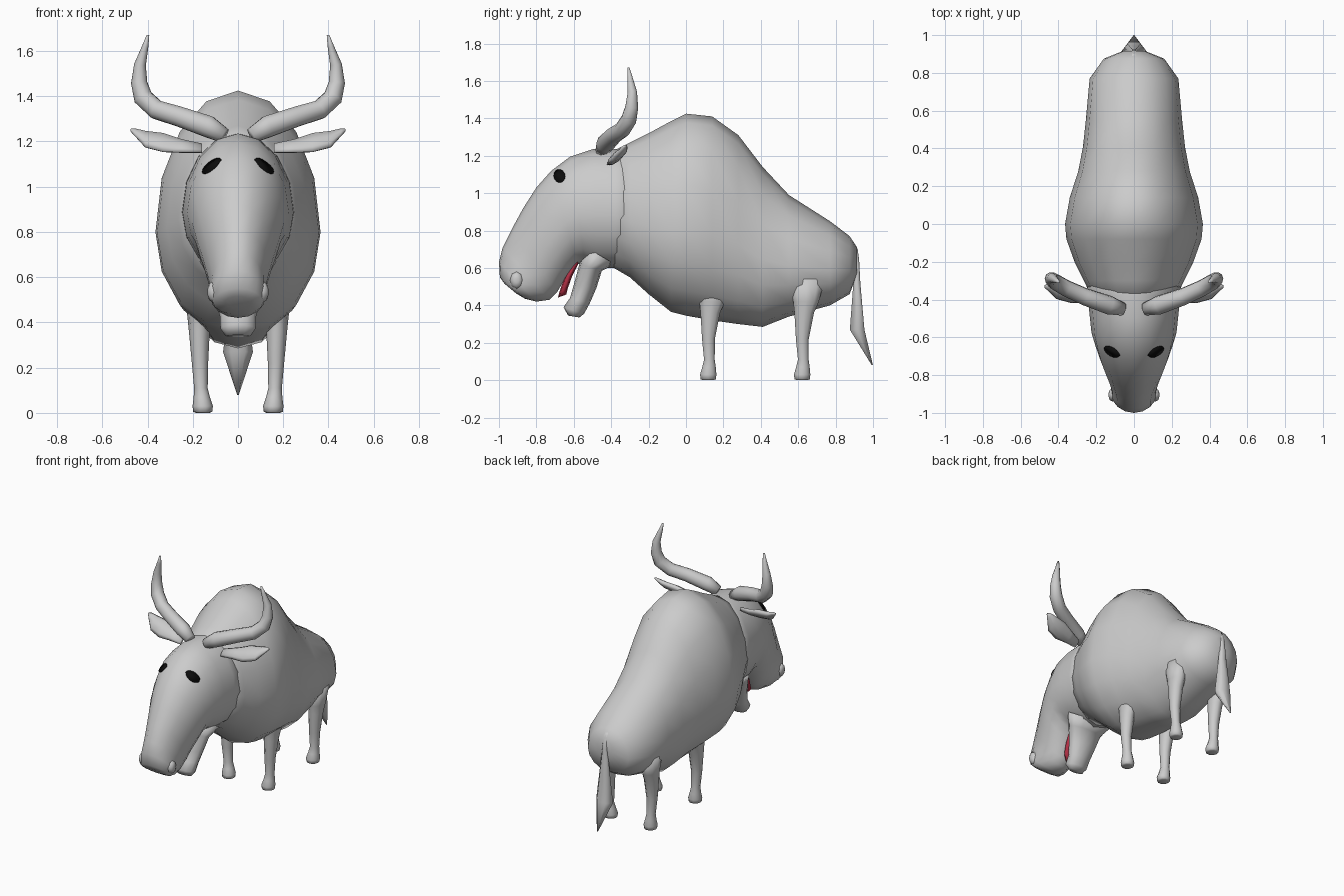
import bpy, bmesh, math
from mathutils import Vector
from mathutils.bvhtree import BVHTree


def material(name, rgb):
    m = bpy.data.materials.new(name)
    m.diffuse_color = (*rgb, 1)
    return m


GREY = material("hide grey", (0.6, 0.6, 0.6))
BLACK = material("eye black", (0.004, 0.004, 0.004))
RED = material("tongue red", (0.45, 0.03, 0.06))


def loft(name, rings, mat=GREY):
    """Skin a list of closed rings and cap both ends."""
    bm = bmesh.new()
    rows = [[bm.verts.new(p) for p in r] for r in rings]
    n = len(rows[0])
    for a, b in zip(rows, rows[1:]):
        for i in range(n):
            j = (i + 1) % n
            bm.faces.new((a[i], a[j], b[j], b[i]))
    bm.faces.new(rows[0])
    bm.faces.new(rows[-1])
    bmesh.ops.recalc_face_normals(bm, faces=bm.faces)
    for f in bm.faces:
        f.smooth = True
    mesh = bpy.data.meshes.new(name)
    bm.to_mesh(mesh)
    bm.free()
    mesh.materials.append(mat)
    ob = bpy.data.objects.new(name, mesh)
    bpy.context.collection.objects.link(ob)
    return ob


def ring(c, u, v, n):
    c, u, v = Vector(c), Vector(u), Vector(v)
    return [c + u * math.cos(2 * math.pi * i / n) + v * math.sin(2 * math.pi * i / n)
            for i in range(n)]


def section(ty, tz, by, bz, w, mid=0.45, n=16):
    """Egg-shaped ring through a top and a bottom profile point, half width w."""
    top, bot = Vector((0, ty, tz)), Vector((0, by, bz))
    c = bot.lerp(top, mid)
    pts = []
    for i in range(n):
        a = 2 * math.pi * i / n
        s = math.sin(a)
        pts.append(c + Vector((w * math.cos(a), 0, 0)) + ((top - c) * s if s > 0 else (c - bot) * s))
    return pts


def tube(name, path, radii, n=10):
    path = [Vector(p) for p in path]
    side = Vector((0, 1, 0))
    rings = []
    for i, p in enumerate(path):
        d = (path[min(i + 1, len(path) - 1)] - path[max(i - 1, 0)]).normalized()
        side = (side - d * side.dot(d)).normalized()
        rings.append(ring(p, side * radii[i], d.cross(side) * radii[i], n))
    return loft(name, rings)


# humped body: y, top z, bottom z, half width
BODY = [(0.915, 0.71, 0.57, 0.06), (0.875, 0.77, 0.46, 0.16), (0.77, 0.85, 0.40, 0.235),
        (0.55, 0.99, 0.34, 0.255), (0.41, 1.14, 0.285, 0.27), (0.28, 1.31, 0.30, 0.295),
        (0.14, 1.41, 0.32, 0.34), (0.0, 1.425, 0.345, 0.365), (-0.08, 1.385, 0.365, 0.358),
        (-0.2, 1.32, 0.46, 0.315), (-0.3, 1.27, 0.55, 0.265), (-0.42, 1.21, 0.62, 0.21)]
loft("body", [section(y, t, y, b, w, 0.42) for y, t, b, w in BODY])

# head: top y, top z, bottom y, bottom z, half width
HEAD = [(-0.26, 1.24, -0.28, 0.60, 0.25), (-0.38, 1.235, -0.38, 0.60, 0.245),
        (-0.5, 1.235, -0.47, 0.60, 0.235), (-0.62, 1.195, -0.54, 0.63, 0.225),
        (-0.72, 1.12, -0.58, 0.62, 0.205), (-0.80, 1.03, -0.62, 0.57, 0.185),
        (-0.87, 0.92, -0.66, 0.52, 0.16), (-0.93, 0.81, -0.69, 0.47, 0.138),
        (-0.98, 0.71, -0.73, 0.43, 0.122), (-1.0, 0.63, -0.80, 0.42, 0.122),
        (-0.995, 0.55, -0.86, 0.435, 0.11), (-0.97, 0.515, -0.91, 0.465, 0.06)]
head = loft("head", [section(*h) for h in HEAD])

# hanging lower jaw: front edge, back edge, half width
JAW = [(-0.55, 0.72, -0.38, 0.62, 0.17), (-0.57, 0.62, -0.45, 0.585, 0.13),
       (-0.60, 0.51, -0.48, 0.49, 0.10), (-0.62, 0.44, -0.515, 0.41, 0.08),
       (-0.655, 0.39, -0.545, 0.355, 0.078), (-0.63, 0.345, -0.57, 0.335, 0.055)]
loft("lower_jaw", [section(*j, 0.5, 12) for j in JAW])

# tongue between the jaws
loft("tongue", [ring((0, y, z), (w, 0, 0), (0, 0.022, 0.008), 8) for y, z, w in
                ((-0.585, 0.64, 0.06), (-0.63, 0.55, 0.06), (-0.655, 0.48, 0.055),
                 (-0.662, 0.45, 0.03))], RED)

# tail with a diamond tuft: z, front y, back y, half width
TAIL = [(0.745, 0.86, 0.895, 0.02), (0.70, 0.89, 0.92, 0.02), (0.64, 0.897, 0.928, 0.02),
        (0.52, 0.892, 0.935, 0.035), (0.27, 0.87, 0.96, 0.066), (0.08, 0.993, 1.0, 0.004)]
loft("tail", [ring((0, (a + b) / 2, z), (w, 0, 0), (0, (b - a) / 2, 0), 6)
              for z, a, b, w in TAIL])

# legs: z, x offset, y offset, radius x, radius y
LEG = [(0.54, 0.01, 0.02, 0.06, 0.10), (0.42, 0.005, 0.015, 0.05, 0.072),
       (0.36, 0.003, 0.005, 0.046, 0.055), (0.22, 0, -0.005, 0.036, 0.036),
       (0.11, -0.004, 0, 0.030, 0.030), (0.07, -0.008, -0.002, 0.036, 0.038),
       (0.03, -0.012, -0.006, 0.045, 0.046), (0.005, -0.012, -0.006, 0.042, 0.043),
       (0.0, -0.012, -0.006, 0.03, 0.03)]
tree = BVHTree.FromPolygons([v.co for v in head.data.vertices],
                            [tuple(p.vertices) for p in head.data.polygons])

for s, tag in ((-1, "left"), (1, "right")):
    for part, y0 in (("front_leg", 0.125), ("hind_leg", 0.627)):
        loft(f"{part}_{tag}", [ring((s * (0.168 + dx), y0 + dy, z), (rx, 0, 0), (0, ry, 0), 10)
                               for z, dx, dy, rx, ry in LEG])

    # horn sweeping out, then up
    HORN = [(0.06, -0.45, 1.225), (0.13, -0.43, 1.265), (0.26, -0.385, 1.31),
            (0.36, -0.34, 1.34), (0.42, -0.305, 1.395), (0.437, -0.29, 1.46),
            (0.433, -0.287, 1.54), (0.41, -0.30, 1.62), (0.398, -0.308, 1.67)]
    tube("horn_" + tag, [(s * x, y, z) for x, y, z in HORN],
         (0.035, 0.05, 0.046, 0.044, 0.043, 0.036, 0.026, 0.014, 0.006))

    # flat leaf-shaped ear
    EAR = [(0.16, -0.40, 1.17, 0.03), (0.25, -0.38, 1.18, 0.045), (0.33, -0.37, 1.195, 0.064),
           (0.41, -0.355, 1.21, 0.055), (0.455, -0.335, 1.24, 0.025), (0.475, -0.33, 1.25, 0.006)]
    loft("ear_" + tag, [ring((s * x, y, z), (0, 0.77 * w, 0.64 * w),
                             (0, -0.2 * w - 0.003, 0.25 * w + 0.003), 8)
                        for x, y, z, w in EAR])

    # nostril bump
    loft("nostril_" + tag, [ring((s * x, -0.905, 0.535), (0, 0.036 * r, 0), (0, 0, 0.048 * r), 8)
                            for x, r in ((0.07, 1), (0.11, 1), (0.128, 0.75), (0.134, 0.3))])

    # thin eye disc wrapped on the head surface
    rim = []
    for p in ring((s, -0.675, 1.09), (0, 0.03, 0), (0, 0, 0.034), 14):
        hit, normal, _, _ = tree.ray_cast(p, Vector((-s, 0, 0)))
        rim.append((hit, normal))
    loft("eye_" + tag, [[h - nn * 0.003 for h, nn in rim], [h + nn * 0.006 for h, nn in rim]], BLACK)
